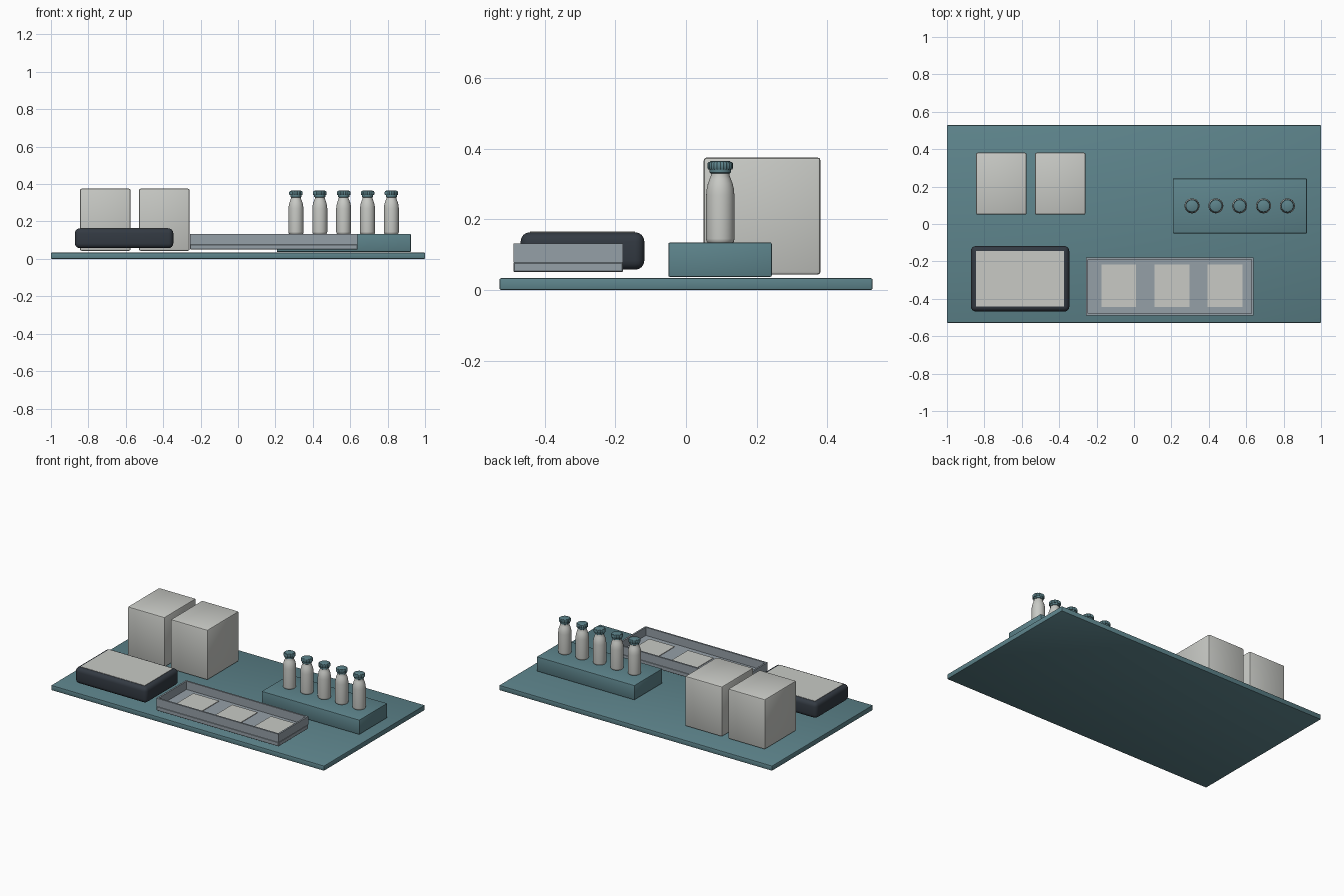
import bpy, math

if "Cube" in bpy.data.objects:
    bpy.data.objects.remove(bpy.data.objects["Cube"])


def material(name, rgb):
    m = bpy.data.materials.new(name)
    m.diffuse_color = (*rgb, 1)
    m.use_nodes = True
    m.node_tree.nodes["Principled BSDF"].inputs["Base Color"].default_value = m.diffuse_color
    return m


TEAL = material("muted_teal", (0.11, 0.23, 0.26))
PALE = material("pale_grey", (0.58, 0.59, 0.56))
STEEL = material("steel_grey", (0.30, 0.35, 0.39))
DARK = material("charcoal", (0.033, 0.042, 0.055))


def box(name, x, y, z, mat, bevel=0.0, segments=2):
    """Axis-aligned box from (min, max) ranges, with optional rounded edges."""
    bpy.ops.mesh.primitive_cube_add(
        size=1, location=[(a + b) / 2 for a, b in (x, y, z)])
    ob = bpy.context.object
    ob.name = name
    ob.scale = [b - a for a, b in (x, y, z)]
    bpy.ops.object.transform_apply(location=False, rotation=False, scale=True)
    ob.data.materials.append(mat)
    if bevel:
        mod = ob.modifiers.new("rounded_edges", 'BEVEL')
        mod.width, mod.segments = bevel, segments
        bpy.ops.object.modifier_apply(modifier=mod.name)
        bpy.ops.object.shade_smooth_by_angle(angle=math.radians(35))
    return ob


def lathe(name, profile, center, mat, sides=32, flute=0.0):
    """Revolve (radius, z) points; flute pulls every second column inwards."""
    verts, faces = [], []
    for r, z in profile:
        for i in range(sides):
            a = 2 * math.pi * i / sides
            k = r - (flute if i % 2 else 0)
            verts.append((k * math.cos(a), k * math.sin(a), z))
    for j in range(len(profile) - 1):
        for i in range(sides):
            n = (i + 1) % sides
            faces.append((j * sides + i, j * sides + n,
                          (j + 1) * sides + n, (j + 1) * sides + i))
    faces.append(tuple(reversed(range(sides))))
    faces.append(tuple(range(len(verts) - sides, len(verts))))
    me = bpy.data.meshes.new(name)
    me.from_pydata(verts, [], faces)
    me.materials.append(mat)
    ob = bpy.data.objects.new(name, me)
    ob.location = center
    bpy.context.collection.objects.link(ob)
    bpy.ops.object.select_all(action='DESELECT')
    ob.select_set(True)
    bpy.context.view_layer.objects.active = ob
    bpy.ops.object.shade_smooth_by_angle(angle=math.radians(40))
    return ob


# Board under everything
box("base_board", (-1, 1), (-0.528, 0.528), (0, 0.033), TEAL, 0.004)

# Two tall storage boxes
for i, x0 in enumerate((-0.845, -0.53)):
    box(f"storage_box_{i + 1}", (x0, x0 + 0.271), (0.05, 0.381),
        (0.043, 0.375), PALE, 0.009)

# Rounded dark case with a pale top panel
box("case_body", (-0.872, -0.346), (-0.468, -0.118), (0.057, 0.163),
    DARK, 0.026, 4)
box("case_top_panel", (-0.845, -0.375), (-0.441, -0.144), (0.157, 0.165), PALE)

# Shallow tray: floor slab, four walls and three pale inlays
X, Y, T = (-0.256, 0.64), (-0.489, -0.178), 0.011
box("tray_floor", X, Y, (0.05, 0.078), STEEL, 0.003, 1)
for name, y0 in (("front", Y[0]), ("back", Y[1] - T)):
    box(f"tray_wall_{name}", (X[0] + T, X[1] - T), (y0, y0 + T),
        (0.078, 0.132), STEEL)
for name, x0 in (("left", X[0]), ("right", X[1] - T)):
    box(f"tray_wall_{name}", (x0, x0 + T), Y, (0.078, 0.132), STEEL)
for i, x0 in enumerate((-0.175, 0.109, 0.393)):
    box(f"tray_inlay_{i + 1}", (x0, x0 + 0.187), (-0.443, -0.217),
        (0.074, 0.082), PALE)

# Plinth carrying a row of capped bottles
box("bottle_plinth", (0.208, 0.924), (-0.05, 0.243), (0.037, 0.134),
    TEAL, 0.004)
BOTTLE = [(0.035, 0), (0.039, 0.004), (0.040, 0.012), (0.040, 0.135),
          (0.0385, 0.152), (0.035, 0.168), (0.030, 0.181), (0.0265, 0.190),
          (0.0255, 0.205)]
COLLAR = [(0.026, 0.196), (0.030, 0.199), (0.030, 0.206), (0.030, 0.209)]
CAP = [(0.034, 0.208), (0.036, 0.211), (0.036, 0.225), (0.033, 0.229)]
LID = [(0.029, 0.228), (0.029, 0.2305), (0.027, 0.2315)]
for i in range(5):
    c = (0.31 + 0.1275 * i, 0.097, 0.133)
    lathe(f"bottle_{i + 1}", BOTTLE, c, PALE)
    lathe(f"bottle_collar_{i + 1}", COLLAR, c, TEAL)
    lathe(f"bottle_cap_{i + 1}", CAP, c, TEAL, 48, 0.002)
    lathe(f"bottle_lid_{i + 1}", LID, c, TEAL)
